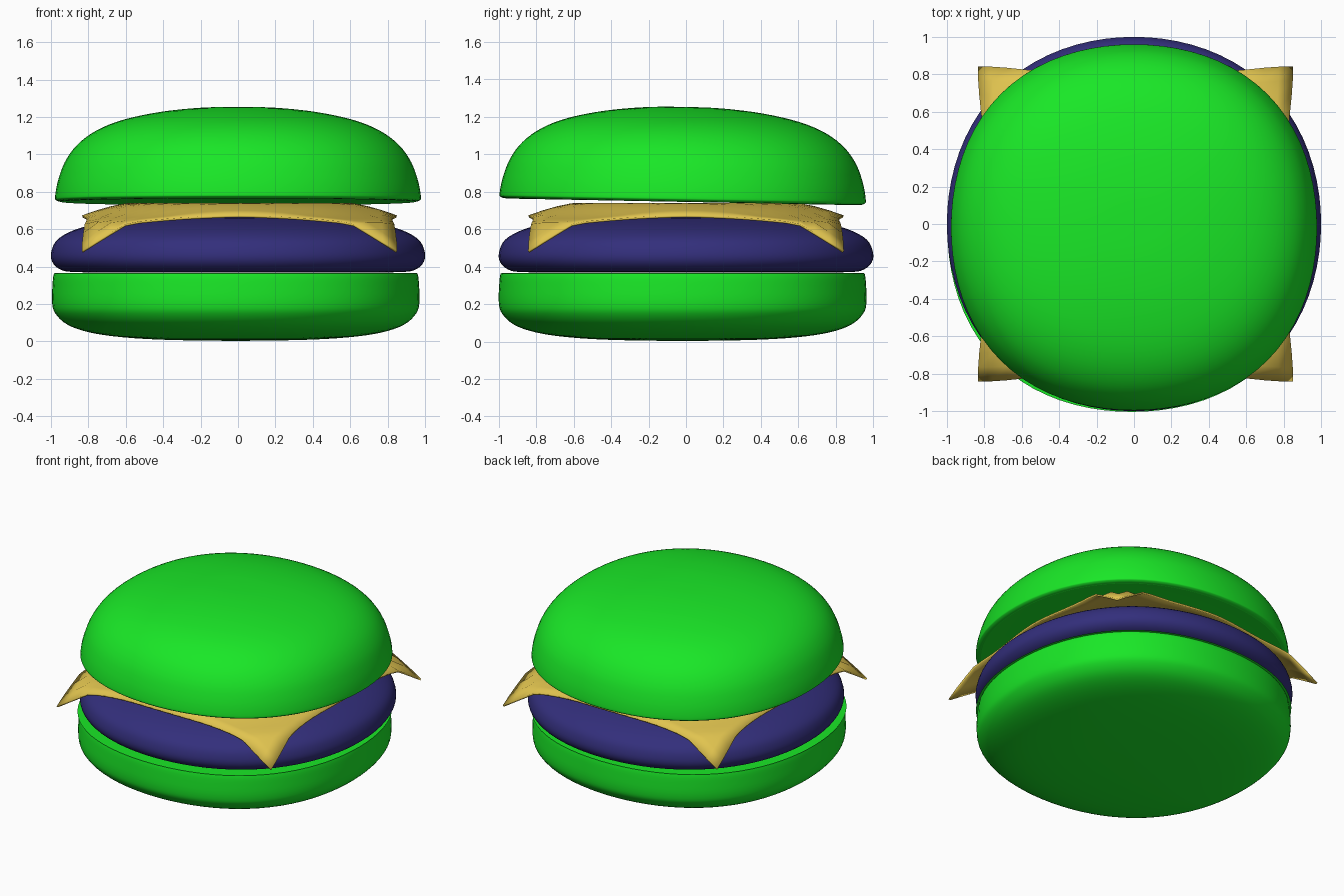
import bpy, bmesh, math
from mathutils import Vector

if "Cube" in bpy.data.objects:
    bpy.data.objects.remove(bpy.data.objects["Cube"])


def finish(name, bm, color, angle):
    bmesh.ops.recalc_face_normals(bm, faces=bm.faces)
    me = bpy.data.meshes.new(name)
    bm.to_mesh(me)
    bm.free()
    ob = bpy.data.objects.new(name, me)
    bpy.context.collection.objects.link(ob)
    mat = bpy.data.materials.new(name + "_material")
    mat.diffuse_color = (*color, 1)
    mat.use_nodes = True
    mat.node_tree.nodes["Principled BSDF"].inputs["Base Color"].default_value = mat.diffuse_color
    me.materials.append(mat)
    bpy.ops.object.select_all(action='DESELECT')
    ob.select_set(True)
    bpy.context.view_layer.objects.active = ob
    bpy.ops.object.shade_smooth_by_angle(angle=math.radians(angle))
    return ob


def spline(pts, steps=4):
    """Smooth curve through the profile points."""
    p = [Vector(q) for q in [pts[0]] + pts + [pts[-1]]]
    out = []
    for a, b, c, d in zip(p, p[1:], p[2:], p[3:]):
        for i in range(steps):
            t = i / steps
            out.append(0.5 * (2 * b + (c - a) * t + (2 * a - 5 * b + 4 * c - d) * t * t
                              + (3 * b - a - 3 * c + d) * t ** 3))
    return out + [p[-1]]


def turned(name, profile, color, square=0.03, n=80):
    """Revolve a (radius, height) profile into a slightly squarish round."""
    bm = bmesh.new()
    rings = []
    for r, z in spline(profile):
        if r < 1e-4:
            rings.append([bm.verts.new((0, 0, z))])
            continue
        ring = []
        for i in range(n):
            a = 2 * math.pi * i / n
            rr = r * (1 + square * math.sin(2 * a) ** 2)
            ring.append(bm.verts.new((rr * math.cos(a), rr * math.sin(a), z)))
        rings.append(ring)
    for lo, hi in zip(rings, rings[1:]):
        for i in range(n):
            j = (i + 1) % n
            quad = [lo[i % len(lo)], lo[j % len(lo)], hi[j % len(hi)], hi[i % len(hi)]]
            bm.faces.new(list(dict.fromkeys(quad)))
    return finish(name, bm, color, 50)


GREEN, BLUE, YELLOW = (0.01, 0.8, 0.02), (0.033, 0.028, 0.2), (0.75, 0.55, 0.078)

# Bottom bun: rounded base, flat top
bun = turned("bottom_bun", [(0, 0.003), (0.35, 0.008), (0.6, 0.022), (0.78, 0.048), (0.9, 0.09),
                            (0.965, 0.15), (0.982, 0.21), (0.98, 0.3), (0.974, 0.355),
                            (0.962, 0.366), (0.9, 0.367), (0, 0.367)], GREEN)
bun.location = (-0.012, -0.018, 0)

# Patty
turned("patty", [(0, 0.37), (0.6, 0.37), (0.87, 0.371), (0.95, 0.385), (0.993, 0.425), (0.998, 0.48),
                 (0.965, 0.545), (0.87, 0.598), (0.72, 0.635), (0.5, 0.66), (0, 0.675)], BLUE, 0.02)

# Cheese slice draped over the patty, corners hanging down
drape = [(0, 0.735), (0.6, 0.735), (0.72, 0.71), (0.85, 0.665), (1.03, 0.63), (1.1, 0.56), (1.2, 0.468), (2, 0.4)]


def drape_height(r):
    for (r0, z0), (r1, z1) in zip(drape, drape[1:]):
        if r <= r1:
            return z0 + (z1 - z0) * (r - r0) / (r1 - r0)


bm = bmesh.new()
bmesh.ops.create_grid(bm, x_segments=22, y_segments=22, size=0.84)
for v in bm.verts:
    x, y = v.co.xy
    v.co.z = drape_height(math.hypot(x, y))
    # edges bow in slightly beside each corner
    v.co.x *= 1 - 0.03 * math.sin(math.pi * min(1, abs(y) / 0.84)) ** 2
    v.co.y *= 1 - 0.03 * math.sin(math.pi * min(1, abs(x) / 0.84)) ** 2
cheese = finish("cheese_slice", bm, YELLOW, 60)
cheese.location = (0.008, 0, 0)
solid = cheese.modifiers.new("thickness", 'SOLIDIFY')
solid.thickness = 0.012
solid.offset = 0

# Top bun: dome tipped slightly toward the back
top = turned("top_bun", [(0, 0), (0.85, -0.004), (0.94, -0.004), (0.972, 0.004), (0.978, 0.025), (0.962, 0.11),
                         (0.925, 0.21), (0.86, 0.3), (0.76, 0.375), (0.62, 0.432), (0.42, 0.475),
                         (0.2, 0.498), (0, 0.503)], GREEN)
top.location = (0, -0.018, 0.751)
top.rotation_euler.x = -0.019
